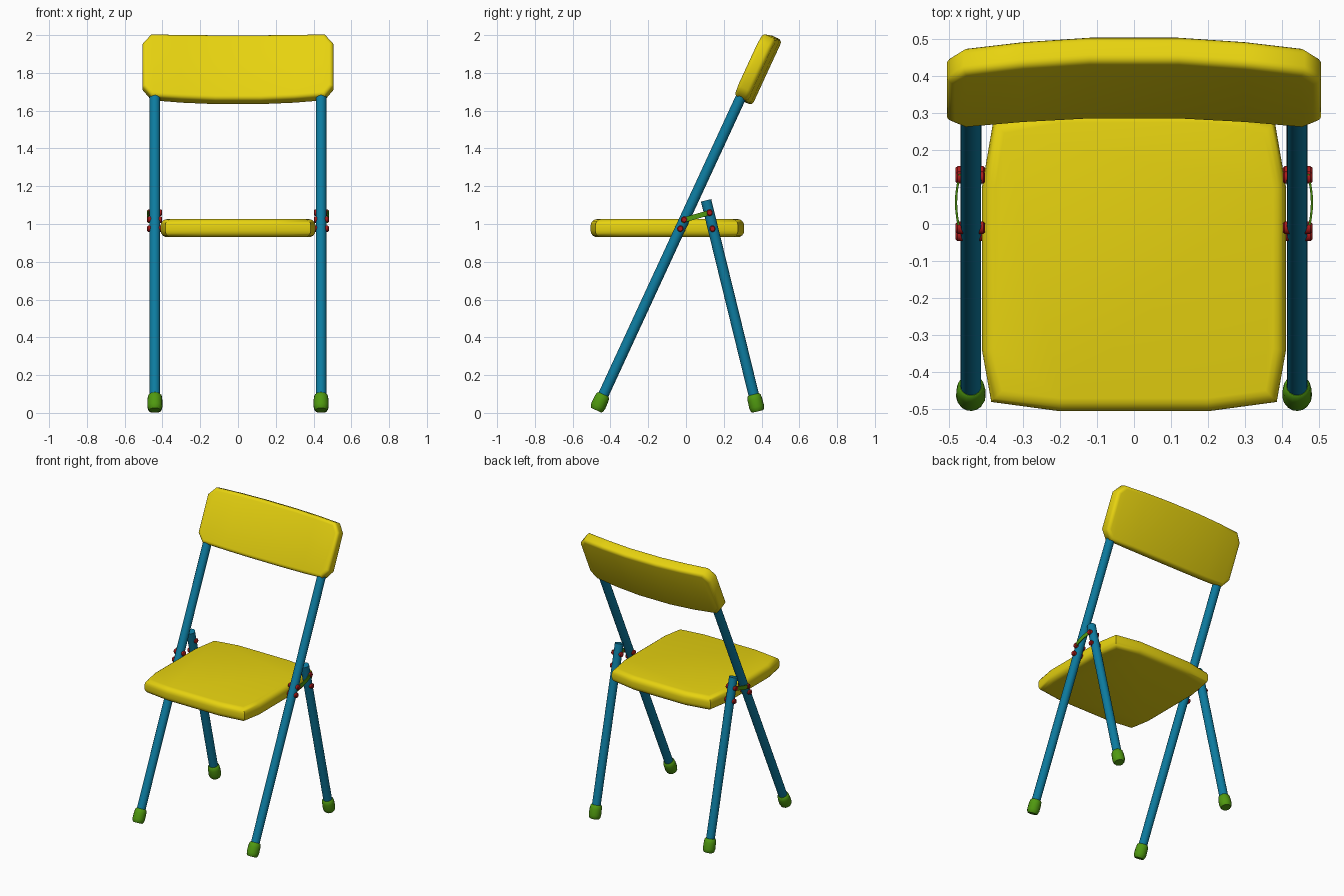
import bpy, bmesh, math
from mathutils import Vector

if "Cube" in bpy.data.objects:
    bpy.data.objects.remove(bpy.data.objects["Cube"])


def material(name, rgb):
    m = bpy.data.materials.new(name)
    m.diffuse_color = (*rgb, 1)
    m.use_nodes = True
    m.node_tree.nodes["Principled BSDF"].inputs["Base Color"].default_value = m.diffuse_color
    return m


YELLOW = material("yellow", (0.80, 0.65, 0.005))
BLUE = material("blue", (0.004, 0.20, 0.35))
GREEN = material("green", (0.08, 0.32, 0.005))
RED = material("red", (0.40, 0.01, 0.01))


def finish(bm, name, mat, angle=40):
    bmesh.ops.recalc_face_normals(bm, faces=bm.faces[:])
    me = bpy.data.meshes.new(name)
    bm.to_mesh(me)
    bm.free()
    me.materials.append(mat)
    ob = bpy.data.objects.new(name, me)
    bpy.context.collection.objects.link(ob)
    bpy.ops.object.select_all(action='DESELECT')
    ob.select_set(True)
    bpy.context.view_layer.objects.active = ob
    bpy.ops.object.shade_smooth_by_angle(angle=math.radians(angle))
    return ob


def skin(bm, rings):
    """Join closed rings of points into a capped skin."""
    vs = [[bm.verts.new(p) for p in r] for r in rings]
    n = len(vs[0])
    for a, b in zip(vs, vs[1:]):
        for i in range(n):
            bm.faces.new((a[i], a[(i + 1) % n], b[(i + 1) % n], b[i]))
    bm.faces.new(vs[0])
    bm.faces.new(vs[-1])


def turned(name, start, axis, profile, mat, sides=16):
    """Round part along an axis; profile = (distance, radius) pairs."""
    start, axis = Vector(start), Vector(axis).normalized()
    u = axis.orthogonal().normalized()
    w = axis.cross(u)
    bm = bmesh.new()
    angs = [2 * math.pi * i / sides for i in range(sides)]
    skin(bm, [[start + axis * d + (u * math.cos(a) + w * math.sin(a)) * r
               for a in angs] for d, r in profile])
    return finish(bm, name, mat)


def slab(bm, thick, bevel, segments):
    """Extrude the flat sheet by a vector and round both rims."""
    top = bmesh.ops.extrude_face_region(bm, geom=bm.faces[:], use_keep_orig=True)
    moved = [v for v in top['geom'] if isinstance(v, bmesh.types.BMVert)]
    bmesh.ops.translate(bm, verts=moved, vec=thick)
    bmesh.ops.recalc_face_normals(bm, faces=bm.faces[:])
    rims = [e for e in bm.edges
            if len(e.link_faces) == 2 and e.calc_face_angle(0) > math.radians(80)
            and abs((e.verts[0].co - e.verts[1].co).normalized().dot(
                Vector(thick).normalized())) < 0.8]
    bmesh.ops.bevel(bm, geom=rims, offset=bevel, segments=segments,
                    affect='EDGES', profile=0.5)


# seat
half = [(0.20, -0.505), (0.385, -0.48), (0.41, -0.34), (0.41, 0.10),
        (0.38, 0.275), (0.20, 0.308)]
outline = half + [(-x, y) for x, y in reversed(half)]
bm = bmesh.new()
bm.faces.new([bm.verts.new((x, y, 0.93)) for x, y in outline])
slab(bm, (0, 0, 0.096), 0.035, 4)
finish(bm, "seat", YELLOW)

# curved backrest, tilted with the front legs
TILT = math.atan(0.462)
up = Vector((0, math.sin(TILT), math.cos(TILT)))
back = Vector((0, math.cos(TILT), -math.sin(TILT)))
cols = [(0.12, 0.19, 0.015), (0.30, 0.187, 0.003),
        (0.46, 0.181, -0.015), (0.505, 0.125, -0.02)]
cols = [(-x, h, d) for x, h, d in reversed(cols)] + cols
bm = bmesh.new()
centre = Vector((0, 0.38, 1.823))
pairs = []
for x, h, d in cols:
    base = centre + Vector((x, 0, 0)) + back * (d - 0.04)
    pairs.append((bm.verts.new(base - up * h), bm.verts.new(base + up * h)))
for a, b in zip(pairs, pairs[1:]):
    bm.faces.new((a[0], b[0], b[1], a[1]))
slab(bm, back * 0.08, 0.022, 4)
finish(bm, "backrest", YELLOW, 50)

FOOT = [(0, 0.030), (0.008, 0.036), (0.025, 0.040), (0.065, 0.039),
        (0.085, 0.036), (0.092, 0.029)]
rear_axis = Vector((0, -0.245, 1)).normalized()

for s, side in ((-1, "left"), (1, "right")):
    # legs and feet
    f = Vector((s * 0.44, -0.475, 0.014))
    r = Vector((s * 0.44, 0.380, 0.008))
    turned("front_leg_" + side, f, up, [(0.03, 0.028), (1.90, 0.028)], BLUE)
    turned("rear_leg_" + side, r, rear_axis, [(0.03, 0.028), (1.15, 0.028)], BLUE)
    turned("front_foot_" + side, f, up, FOOT, GREEN)
    turned("rear_foot_" + side, r, rear_axis, FOOT, GREEN)

    # rivets through the legs
    for i, (y, z) in enumerate([(-0.03, 0.975), (0.14, 0.975),
                                (-0.01, 1.023), (0.125, 1.06)]):
        turned(f"rivet_{side}_{i}", (s * 0.402, y, z), (s, 0, 0),
               [(0, 0.012), (0.004, 0.017), (0.074, 0.017), (0.079, 0.012)],
               RED, 12)

    # bowed link joining front and rear leg
    rings = []
    for i in range(9):
        t = i / 8
        y, z = -0.02 + 0.155 * t, 1.019 + 0.044 * t
        x = 0.467 + 0.010 * math.sin(math.pi * t)
        rings.append([(s * (x + dx), y, z + dz) for dx, dz in
                      ((0, -0.014), (0.006, -0.014), (0.006, 0.014), (0, 0.014))])
    bm = bmesh.new()
    skin(bm, rings)
    finish(bm, "link_" + side, GREEN)
